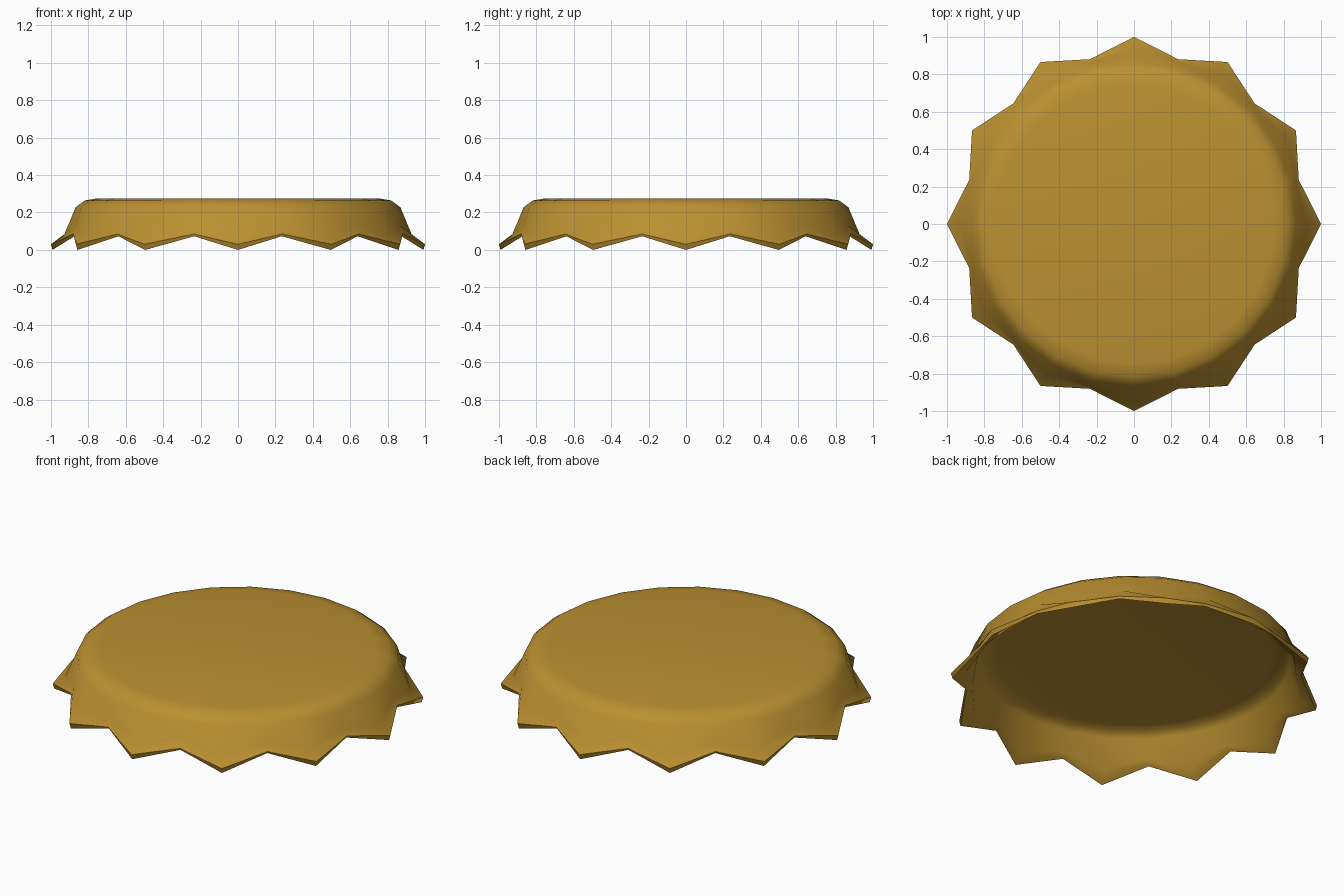
import bpy, bmesh, math

if "Cube" in bpy.data.objects:
    bpy.data.objects.remove(bpy.data.objects["Cube"])

N = 24  # 12 points and 12 valleys

# Each ring: (radius, z) at a point, (radius, z) at a valley; outer skin, rim, inner skin
rings = [
    ((0.75, 0.276), (0.75, 0.276)),
    ((0.82, 0.264), (0.82, 0.264)),
    ((0.868, 0.228), (0.868, 0.228)),
    ((0.932, 0.075), (0.898, 0.13)),
    ((1.00, 0.030), (0.912, 0.085)),
    ((0.992, 0.000), (0.905, 0.073)),
    ((0.915, 0.050), (0.872, 0.100)),
    ((0.845, 0.210), (0.845, 0.210)),
    ((0.81, 0.238), (0.81, 0.238)),
    ((0.745, 0.246), (0.745, 0.246)),
]

bm = bmesh.new()
loops = []
for point, valley in rings:
    loop = []
    for i in range(N):
        r, z = valley if i % 2 else point
        a = 2 * math.pi * i / N
        loop.append(bm.verts.new((r * math.cos(a), r * math.sin(a), z)))
    loops.append(loop)

# Skin between neighbouring rings
for a, b in zip(loops, loops[1:]):
    for i in range(N):
        j = (i + 1) % N
        bm.faces.new((a[i], b[i], b[j], a[j]))

# Flat top and its underside
bm.faces.new(loops[0])
bm.faces.new(loops[-1][::-1])
bmesh.ops.recalc_face_normals(bm, faces=bm.faces)

mesh = bpy.data.meshes.new("bottle_cap")
bm.to_mesh(mesh)
bm.free()
cap = bpy.data.objects.new("bottle_cap", mesh)
bpy.context.collection.objects.link(cap)

# Golden metal colour
mat = bpy.data.materials.new("gold")
mat.diffuse_color = (0.50, 0.28, 0.03, 1)
mat.use_nodes = True
mat.node_tree.nodes["Principled BSDF"].inputs["Base Color"].default_value = mat.diffuse_color
mesh.materials.append(mat)

bpy.context.view_layer.objects.active = cap
cap.select_set(True)
bpy.ops.object.shade_smooth_by_angle(angle=math.radians(60))
